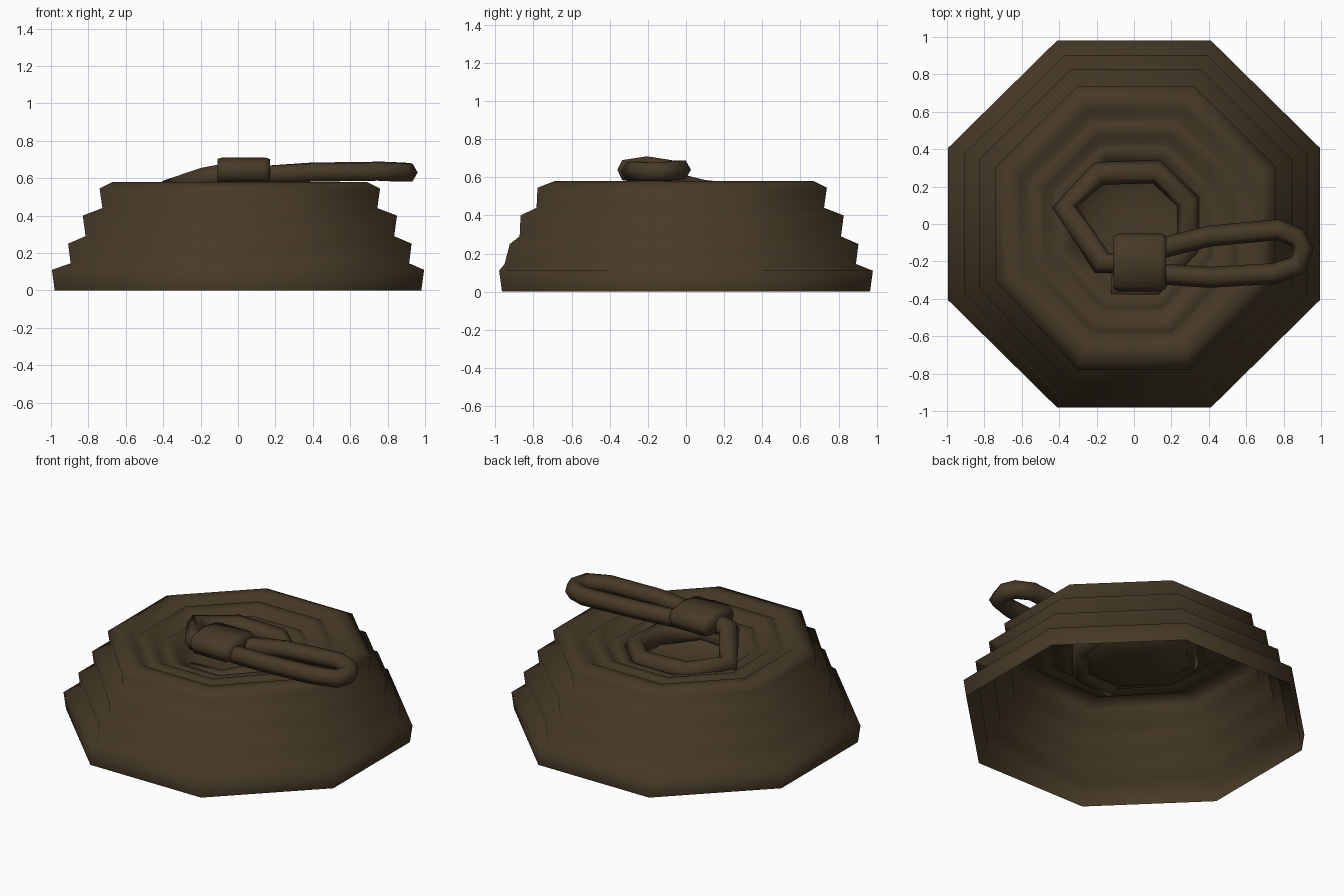
import bpy, bmesh, math
from mathutils import Vector

if "Cube" in bpy.data.objects:
    bpy.data.objects.remove(bpy.data.objects["Cube"])

rope = bpy.data.materials.new("dark brown rope")
rope.diffuse_color = (0.062, 0.042, 0.020, 1)
rope.use_nodes = True
rope.node_tree.nodes["Principled BSDF"].inputs["Base Color"].default_value = rope.diffuse_color


def finish(name, bm, smooth=True):
    bmesh.ops.recalc_face_normals(bm, faces=bm.faces)
    me = bpy.data.meshes.new(name)
    bm.to_mesh(me)
    bm.free()
    for p in me.polygons:
        p.use_smooth = smooth
    me.materials.append(rope)
    ob = bpy.data.objects.new(name, me)
    bpy.context.collection.objects.link(ob)
    return ob


def skin(bm, rings, closed=False):
    n = len(rings[0])
    pairs = list(zip(rings, rings[1:])) + ([(rings[-1], rings[0])] if closed else [])
    for a, b in pairs:
        for i in range(n):
            j = (i + 1) % n
            bm.faces.new((a[i], a[j], b[j], b[i]))


def tube(name, pts, r, closed=False, sides=6):
    """Low-poly rope swept along a path."""
    bm = bmesh.new()
    pts = [Vector(p) for p in pts]
    n = len(pts)
    rings = []
    for i, p in enumerate(pts):
        a = pts[(i - 1) % n] if closed or i else p
        b = pts[(i + 1) % n] if closed or i < n - 1 else p
        t = (b - a).normalized()
        side = Vector((t.y, -t.x, 0)).normalized()
        up = side.cross(t)
        rings.append([bm.verts.new(p + r * (math.cos(k * math.tau / sides) * side
                                            + math.sin(k * math.tau / sides) * up))
                      for k in range(sides)])
    skin(bm, rings, closed)
    if not closed:
        bm.faces.new(rings[0])
        bm.faces.new(rings[-1][::-1])
    return finish(name, bm)


# Coil: open-bottomed octagonal shell of stacked turns, spiralling into a sunken top
# (half width, height, extra bulge on the front where the turns cross over)
profile = [(0.98, 0, 0), (0.995, 0.11, 0), (0.905, 0.145, 0.06), (0.918, 0.25, 0.02),
           (0.825, 0.29, 0.06), (0.84, 0.40, 0.04), (0.735, 0.44, 0.06), (0.75, 0.545, 0.04),
           (0.68, 0.58, 0.02), (0.62, 0.575, 0.03), (0.575, 0.535, 0.04), (0.54, 0.56, 0.04),
           (0.48, 0.555, 0.04), (0.44, 0.505, 0.04), (0.41, 0.525, 0.04), (0.36, 0.515, 0.03),
           (0.32, 0.45, 0.02), (0.24, 0.40, 0), (0.12, 0.39, 0)]
bm = bmesh.new()
rings = []
for w, z, bulge in profile:
    ring = []
    for k in range(8):
        a = math.radians(22.5 + 45 * k)
        rad = w / math.cos(math.radians(22.5))
        x, y = rad * math.cos(a), rad * math.sin(a) * 0.985
        if k in (5, 6):
            y -= bulge
        if k == 6:
            x -= bulge * 0.6
        ring.append(bm.verts.new((x + (0.01 if 0.14 < z and w > 0.6 else 0), y, z)))
    rings.append(ring)
skin(bm, rings)
bm.faces.new(rings[-1])
bm.normal_update()
coil = finish("rope_coil", bm)
if coil.data.polygons[-1].normal.z < 0:
    coil.data.flip_normals()

# Free end: last inner turn climbing to the knot
tube("inner_turn", [(-0.12, -0.34, 0.45), (0.12, -0.34, 0.46), (0.29, -0.13, 0.48),
                    (0.29, 0.12, 0.49), (0.12, 0.28, 0.50), (-0.19, 0.27, 0.51),
                    (-0.37, 0.09, 0.53), (-0.17, -0.21, 0.60), (0.03, -0.2, 0.64)], 0.065)

# Loop handle
tube("loop", [(0.05, -0.15, 0.62), (0.18, -0.12, 0.62), (0.40, -0.065, 0.635),
              (0.77, -0.03, 0.64), (0.87, -0.07, 0.635), (0.905, -0.13, 0.63),
              (0.88, -0.22, 0.63), (0.75, -0.265, 0.635), (0.40, -0.285, 0.63),
              (0.18, -0.27, 0.62), (0.05, -0.25, 0.62)], 0.056, closed=True)

# Knot: flattened hexagonal wrap with rounded ends
bm = bmesh.new()
section = [(-0.155, 0.0), (-0.13, 0.05), (0, 0.07), (0.13, 0.05),
           (0.155, 0.0), (0.13, -0.055), (0, -0.07), (-0.13, -0.055)]
rings = [[bm.verts.new((x, -0.205 + s * y, 0.64 + s * z)) for y, z in section]
         for x, s in ((-0.11, 0.9), (-0.085, 1), (0.145, 1), (0.17, 0.9))]
skin(bm, rings)
bm.faces.new(rings[0])
bm.faces.new(rings[-1][::-1])
finish("knot", bm)
